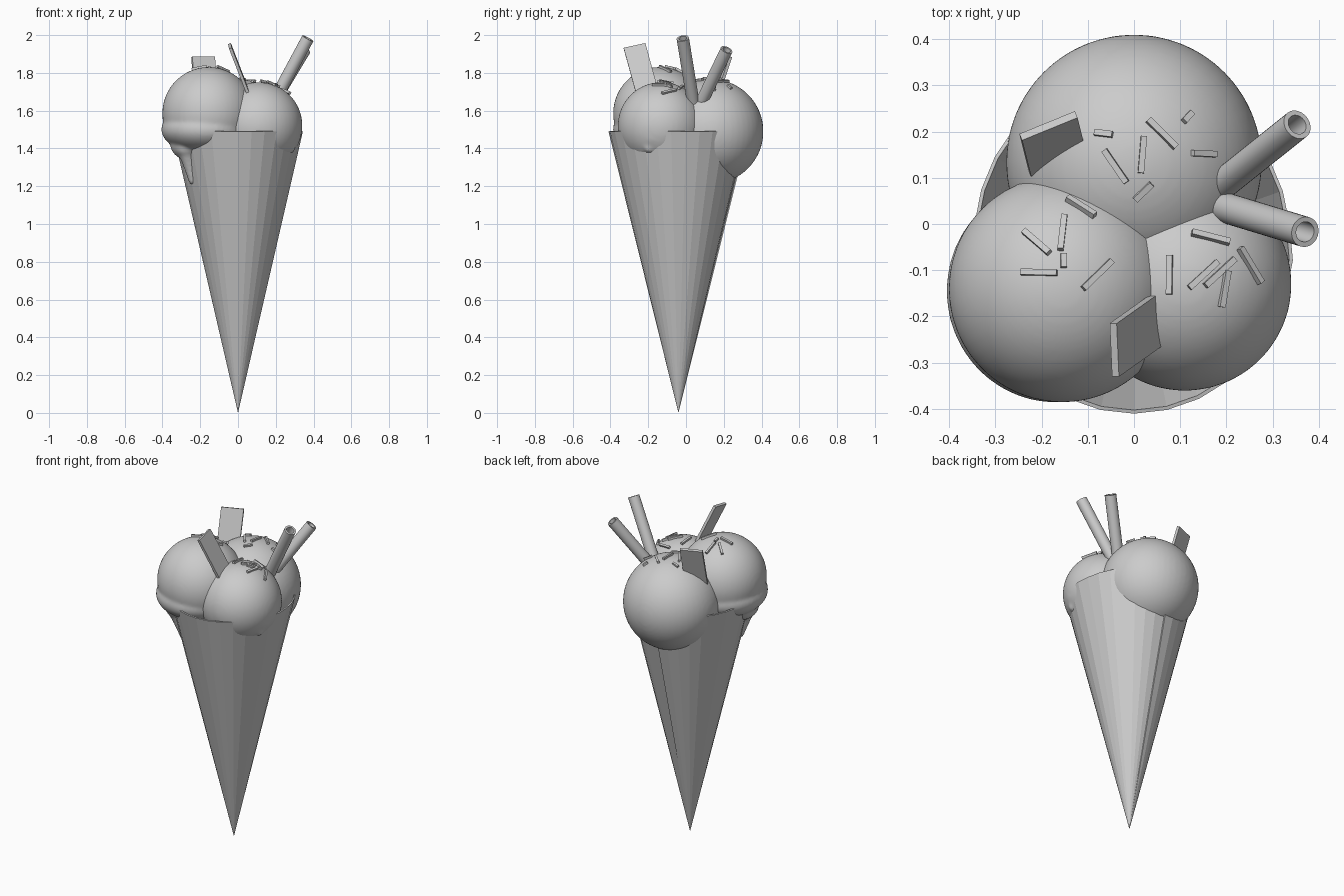
import bpy, bmesh, math
from mathutils import Vector, Matrix

if "Cube" in bpy.data.objects:
    bpy.data.objects.remove(bpy.data.objects["Cube"])


def make_object(name, bm):
    bmesh.ops.recalc_face_normals(bm, faces=bm.faces)
    me = bpy.data.meshes.new(name)
    bm.to_mesh(me)
    bm.free()
    ob = bpy.data.objects.new(name, me)
    bpy.context.collection.objects.link(ob)
    return ob


# --- Rolled wafer cone: a fan spiralling inwards, overlapping at the back seam
SIDES, OVERLAP = 30, 2
RX, RY, CY, RIM = 0.348, 0.372, -0.04, 1.49
bm = bmesh.new()
tip = bm.verts.new((0, CY, 0))
rim = []
for i in range(SIDES + OVERLAP + 1):
    a = math.radians(90) + math.tau * i / SIDES
    k = 1.0 - 0.035 * i / SIDES if i > SIDES * 0.75 else 1.0 - 0.01 * i / SIDES
    rim.append(bm.verts.new((RX * k * math.cos(a), CY + RY * k * math.sin(a), RIM)))
for a, b in zip(rim, rim[1:]):
    bm.faces.new((tip, b, a))
cone = make_object("wafer_cone", bm)
# fan faces must point outwards so the wall grows inwards
if cone.data.polygons[0].normal.dot(cone.data.polygons[0].center - Vector((0, CY, 0.99))) < 0:
    cone.data.flip_normals()
wall = cone.modifiers.new("wall", 'SOLIDIFY')
wall.thickness = 0.008
wall.offset = -1


# --- Scoops: ball, melted lobes and drips fused into one soft surface
def blob(bm, centre, radii):
    m = Matrix.Translation(centre) @ Matrix.Diagonal((*radii, 1))
    bmesh.ops.create_uvsphere(bm, u_segments=48, v_segments=32, radius=1, matrix=m)


def drip(bm, start, r0, end, r1, steps=14):
    s, e = Vector(start), Vector(end)
    for i in range(steps + 1):
        t = i / steps
        r = r0 + (r1 - r0) * t ** 0.6
        m = Matrix.Translation(s.lerp(e, t))
        bmesh.ops.create_uvsphere(bm, u_segments=16, v_segments=10, radius=r, matrix=m)


def scoop(name, blobs, drips):
    bm = bmesh.new()
    for c, r in blobs:
        blob(bm, c, r)
    for d in drips:
        drip(bm, *d)
    ob = make_object(name, bm)
    rem = ob.modifiers.new("fuse", 'REMESH')
    rem.mode = 'VOXEL'
    rem.voxel_size = 0.009
    rem.use_smooth_shade = True
    sm = ob.modifiers.new("melt", 'SMOOTH')
    sm.factor = 0.5
    sm.iterations = 10


BALLS = [(Vector((-0.155, -0.14, 1.585)), 0.246),
         (Vector((0.11, -0.13, 1.52)), 0.231),
         (Vector((0.0, 0.133, 1.49)), 0.277)]
ball = [(c, (r, r, r)) for c, r in BALLS]

scoop("left_scoop",
      [ball[0], ((-0.168, -0.145, 1.50), (0.238, 0.242, 0.13)),
       ((-0.27, -0.17, 1.43), (0.09, 0.10, 0.09))],
      [((-0.275, -0.215, 1.41), 0.06, (-0.238, -0.185, 1.23), 0.025)])
scoop("right_scoop", [ball[1]],
      [((0.25, -0.17, 1.47), 0.08, (0.275, -0.195, 1.405), 0.03)])
scoop("back_scoop",
      [ball[2], ((-0.08, 0.25, 1.43), (0.13, 0.105, 0.10))], [])


# --- Wafer plates: top edge from a to b, running down along a vector
def plate(name, a, b, down, thick=0.016):
    a, b, down = Vector(a), Vector(b), Vector(down)
    n = (b - a).cross(down).normalized() * thick / 2
    bm = bmesh.new()
    loops = [[bm.verts.new(p + s * n) for p in (a, b, b + down, a + down)] for s in (1, -1)]
    bm.faces.new(loops[0])
    bm.faces.new(loops[1][::-1])
    for i in range(4):
        j = (i + 1) % 4
        bm.faces.new((loops[0][i], loops[0][j], loops[1][j], loops[1][i]))
    make_object(name, bm)


plate("back_wafer", (-0.245, 0.188, 1.885), (-0.125, 0.237, 1.885), (0.025, -0.10, -0.30))
plate("front_wafer", (-0.04, -0.33, 1.93), (-0.045, -0.215, 1.955), (0.12, 0.085, -0.31))


# --- Hollow wafer straws
def straw(name, top, base, r=0.033, inner=0.022, seg=28):
    top, base = Vector(top), Vector(base)
    axis = top - base
    rot = axis.to_track_quat('Z', 'Y')
    bm = bmesh.new()
    rings = []
    for rad, t in ((r, 0), (r, 1), (inner, 1), (inner, 0)):
        rings.append([bm.verts.new(base + axis * t + rot @ Vector(
            (rad * math.cos(math.tau * i / seg), rad * math.sin(math.tau * i / seg), 0)))
            for i in range(seg)])
    for k in range(4):
        p, q = rings[k], rings[(k + 1) % 4]
        for i in range(seg):
            j = (i + 1) % seg
            bm.faces.new((p[i], p[j], q[j], q[i]))
    ob = make_object(name, bm)
    bpy.ops.object.select_all(action='DESELECT')
    bpy.context.view_layer.objects.active = ob
    ob.select_set(True)
    bpy.ops.object.shade_smooth_by_angle(angle=math.radians(40))


straw("front_straw", (0.37, -0.017, 1.983), (0.175, 0.042, 1.62))
straw("back_straw", (0.353, 0.215, 1.922), (0.165, 0.065, 1.61))

# --- Sprinkles: x, y, heading in degrees, length
SPRINKLES = [
    (-0.065, 0.195, -10, 0.04), (0.06, 0.195, -45, 0.085), (0.115, 0.23, 45, 0.03),
    (0.15, 0.152, 0, 0.06), (0.018, 0.15, 85, 0.08), (-0.04, 0.125, -55, 0.085),
    (0.02, 0.07, 45, 0.05), (-0.115, 0.035, -50, 0.075), (-0.155, -0.02, 85, 0.085),
    (-0.21, -0.04, -45, 0.08), (-0.205, -0.105, -3, 0.08), (-0.08, -0.11, 42, 0.09),
    (-0.152, -0.08, 90, 0.03), (0.165, -0.03, -10, 0.085), (0.077, -0.11, 90, 0.085),
    (0.15, -0.11, 42, 0.085), (0.185, -0.105, 40, 0.09), (0.195, -0.14, 80, 0.08),
    (0.25, -0.09, -50, 0.09)]
bm = bmesh.new()
for x, y, deg, length in SPRINKLES:
    hits = []
    for c, r in BALLS:
        h = r * r - (x - c.x) ** 2 - (y - c.y) ** 2
        if h > 0:
            hits.append((c.z + math.sqrt(h), c))
    z, c = max(hits, key=lambda t: t[0])
    p = Vector((x, y, z))
    n = (p - c).normalized()
    h = Vector((math.cos(math.radians(deg)), math.sin(math.radians(deg)), 0))
    u = (h - n * h.dot(n)).normalized()
    rot = Matrix((u, n.cross(u), n)).transposed().to_4x4()
    m = Matrix.Translation(p + n * 0.004) @ rot @ Matrix.Diagonal((length, 0.013, 0.013, 1))
    bmesh.ops.create_cube(bm, size=1, matrix=m)
make_object("sprinkles", bm)
